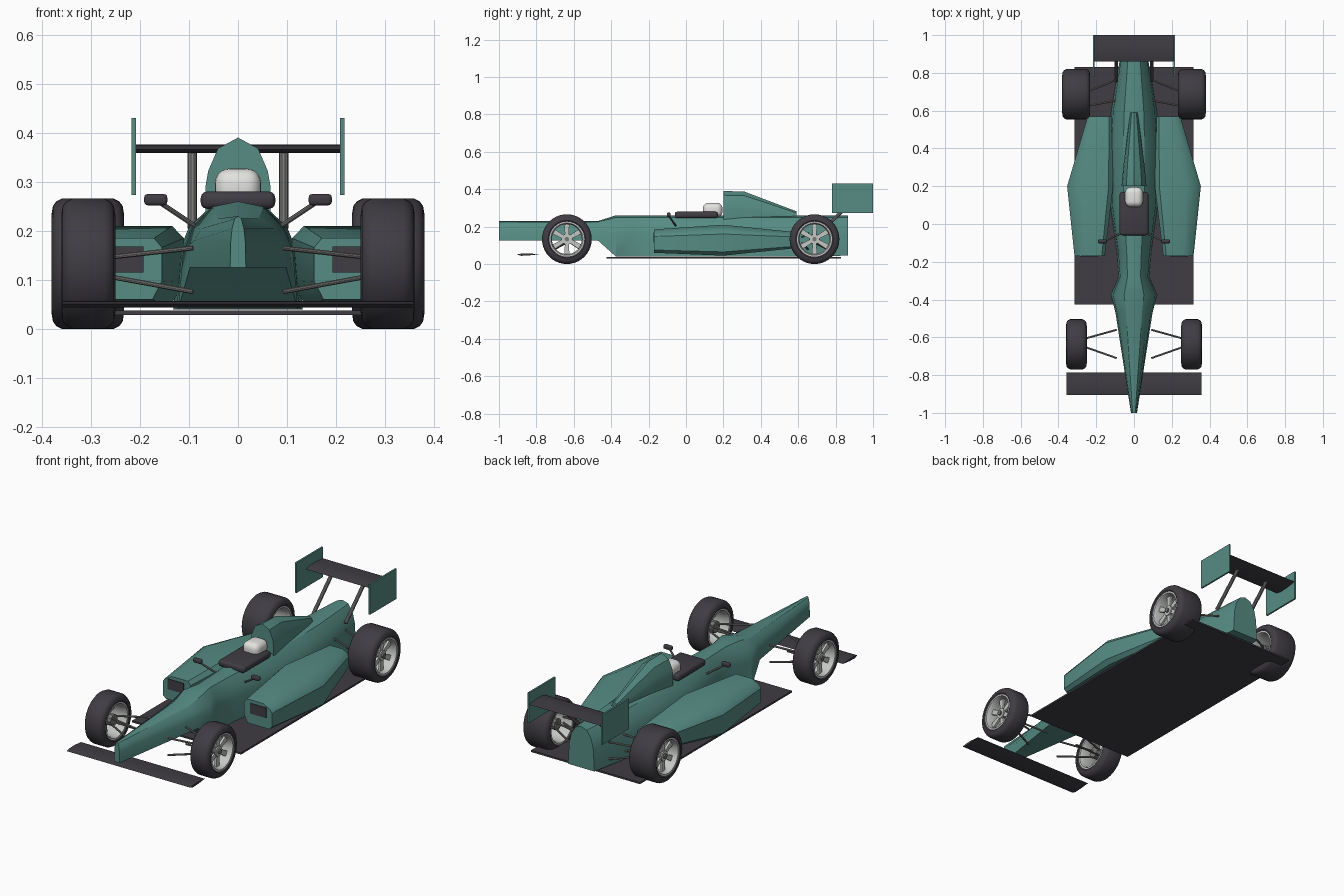
import bpy, bmesh, math
from mathutils import Vector

if "Cube" in bpy.data.objects:
    bpy.data.objects.remove(bpy.data.objects["Cube"])


def mat(name, rgb):
    m = bpy.data.materials.new(name)
    m.diffuse_color = (*rgb, 1)
    m.use_nodes = True
    m.node_tree.nodes["Principled BSDF"].inputs["Base Color"].default_value = m.diffuse_color
    return m


GREEN = mat("teal_paint", (0.092, 0.262, 0.228))
DARK = mat("dark_grey", (0.050, 0.046, 0.056))
WHITE = mat("white", (0.76, 0.76, 0.74))
SILVER = mat("silver_rim", (0.55, 0.57, 0.55))
STEEL = mat("steel_grey", (0.19, 0.19, 0.185))


def finish(name, bm, material, angle=30):
    bmesh.ops.recalc_face_normals(bm, faces=bm.faces[:])
    me = bpy.data.meshes.new(name)
    bm.to_mesh(me)
    bm.free()
    me.materials.append(material)
    ob = bpy.data.objects.new(name, me)
    bpy.context.collection.objects.link(ob)
    bpy.ops.object.select_all(action='DESELECT')
    bpy.context.view_layer.objects.active = ob
    ob.select_set(True)
    bpy.ops.object.shade_smooth_by_angle(angle=math.radians(angle))
    return ob


def loft(name, rings, material, caps=True, loop=False, angle=30):
    """Skin closed rings of points; optionally cap the ends or join them."""
    bm = bmesh.new()
    vs = [[bm.verts.new(p) for p in r] for r in rings]
    n = len(vs[0])
    pairs = list(zip(vs, vs[1:])) + ([(vs[-1], vs[0])] if loop else [])
    for a, b in pairs:
        for i in range(n):
            bm.faces.new((a[i], a[(i + 1) % n], b[(i + 1) % n], b[i]))
    if caps:
        bm.faces.new(vs[0])
        bm.faces.new(vs[-1])
    return finish(name, bm, material, angle)


def box(name, x, y, z, material, bevel=0, segments=3):
    bm = bmesh.new()
    bmesh.ops.create_cube(bm, size=1)
    for v in bm.verts:
        v.co = [lo + (c + 0.5) * (hi - lo) for c, (lo, hi) in zip(v.co, (x, y, z))]
    if bevel:
        bmesh.ops.bevel(bm, geom=bm.edges[:], offset=bevel, segments=segments,
                        profile=0.5, affect='EDGES')
    return finish(name, bm, material, 40)


def rod(name, a, b, r, material=STEEL, n=10):
    a, b = Vector(a), Vector(b)
    q = (b - a).to_track_quat('Z', 'Y')
    circle = [q @ Vector((r * math.cos(t), r * math.sin(t), 0))
              for t in (2 * math.pi * i / n for i in range(n))]
    return loft(name, [[p + c for c in circle] for p in (a, b)], material)


def lathe(name, profile, centre, material, n=40):
    """Turn a closed (x, radius) profile about the x axis."""
    cx, cy, cz = centre
    rings = [[(cx + x, cy + r * math.cos(t), cz + r * math.sin(t)) for x, r in profile]
             for t in (2 * math.pi * i / n for i in range(n))]
    return loft(name, rings, material, caps=False, loop=True, angle=35)


# Main body and nose: one half section scaled along the length
HALF = [(1, 0), (0.92, 0.52), (0.76, 0.76), (0.43, 0.95), (0, 1)]
SECTION = HALF + [(-x, z) for x, z in HALF[-2::-1]]
STATIONS = [(-1.0, 0.016, 0.125, 0.23), (-0.47, 0.098, 0.125, 0.23),
            (-0.375, 0.122, 0.04, 0.26), (-0.28, 0.08, 0.04, 0.26),
            (-0.15, 0.09, 0.04, 0.26), (0.10, 0.125, 0.04, 0.26),
            (0.40, 0.132, 0.04, 0.26), (0.60, 0.12, 0.04, 0.26),
            (0.865, 0.076, 0.045, 0.26)]
loft("body", [[(x * w, y, b + z * (t - b)) for x, z in SECTION]
              for y, w, b, t in STATIONS], GREEN)

# Engine cover behind the driver
CH = [(1, 0), (1, 0.42), (0.92, 0.6), (0.62, 0.87), (0, 1)]
COVER = CH + [(-x, z) for x, z in CH[-2::-1]]
loft("engine_cover", [[(x * w, y, 0.22 + z * (t - 0.22)) for x, z in COVER]
                      for y, w, t in ((0.2, 0.066, 0.39), (0.31, 0.056, 0.388),
                                      (0.59, 0.02, 0.282))], GREEN)

# Cockpit rim and helmet
box("cockpit_rim", (-0.076, 0.076), (-0.06, 0.17), (0.245, 0.28), DARK, 0.013)
box("helmet", (-0.047, 0.047), (0.09, 0.195), (0.25, 0.327), WHITE, 0.03, 5)

# Floor and front wing
box("floor", (-0.315, 0.315), (-0.425, 0.83), (0.029, 0.038), DARK)
FOIL = [(-0.905, 0.051), (-0.88, 0.056), (-0.84, 0.057), (-0.785, 0.052),
        (-0.84, 0.046), (-0.88, 0.044)]
loft("front_wing", [[(x, y, z) for y, z in FOIL] for x in (-0.358, 0.358)], DARK)

# Rear wing
REAR = [(0.86, 0.366), (0.89, 0.375), (0.94, 0.376), (1.0, 0.37),
        (0.94, 0.361), (0.89, 0.359)]
loft("rear_wing", [[(x, y, z) for y, z in REAR] for x in (-0.21, 0.21)], DARK)

# Sidepod stations: y, inner x, outer x, bottom, top
POD = [(-0.17, 0.155, 0.315, 0.06, 0.185), (0.2, 0.11, 0.354, 0.045, 0.21),
       (0.57, 0.12, 0.245, 0.083, 0.172)]
# Corner-cut pod section as fractions of width and height
POD_SECTION = [(0.12, 0), (0.9, 0), (1, 0.12), (1, 0.7), (0.94, 0.82),
               (0.68, 1), (0.1, 1), (0, 0.85), (0, 0.3)]


def wheel(label, s, y, x0, x1):
    """Tyre, rim barrel, spokes and hub between x0 and x1 on side s."""
    c, h, r = (s * (x0 + x1) / 2, y, 0.133), (x1 - x0) / 2, 0.133
    tyre = [(-h + 0.006, 0.09), (-h, 0.1), (-h + 0.003, 0.118), (-h + 0.01, 0.127),
            (-h + 0.022, r)]
    lathe(label + "_tyre", tyre + [(-x, q) for x, q in tyre[::-1]], c, DARK)
    g = h - 0.004
    lathe(label + "_rim", [(-g, 0.094), (g, 0.094), (g, 0.086), (g - 0.015, 0.08),
                           (-g + 0.015, 0.08), (-g, 0.086)], c, SILVER)
    face = c[0] + s * (h - 0.035)
    rod(label + "_hub", (face - s * 0.02, y, r), (face + s * 0.012, y, r), 0.026,
        SILVER, 20)
    rod(label + "_hub_nut", (face, y, r), (face + s * 0.02, y, r), 0.012, STEEL, 12)
    # Six tapered spokes
    for k in range(6):
        t = math.pi * k / 3 + math.pi / 6
        u, v = Vector((0, math.cos(t), math.sin(t))), Vector((0, -math.sin(t), math.cos(t)))
        rings = []
        for d, w in ((0.018, 0.010), (0.084, 0.014)):
            p = Vector((face, y, r)) + u * d
            rings.append([p + v * a * w + Vector((b * 0.006, 0, 0))
                          for a, b in ((1, 1), (-1, 1), (-1, -1), (1, -1))])
        loft(f"{label}_spoke_{k + 1}", rings, SILVER)


for side, s in (("right", 1), ("left", -1)):
    # Sidepod with dark intake plate
    loft(side + "_sidepod", [[(s * (a + u * (b - a)), y, lo + v * (hi - lo))
                              for u, v in POD_SECTION] for y, a, b, lo, hi in POD], GREEN)
    xs = sorted((s * 0.192, s * 0.285))
    box(side + "_intake", xs, (-0.174, -0.165), (0.115, 0.168), DARK)

    # Wheels
    wheel(side + "_front", s, -0.637, 0.25, 0.36)
    wheel(side + "_rear", s, 0.687, 0.232, 0.38)

    # Wishbones: hub height, inner height
    for level, zo, zi in (("upper", 0.143, 0.165), ("lower", 0.112, 0.076)):
        for i, (yo, yi) in enumerate(((-0.615, -0.56), (-0.64, -0.71))):
            rod(f"{side}_front_{level}_arm_{i + 1}", (s * 0.092, yi, zi),
                (s * 0.29, yo, zo), 0.005)
        for i, (yo, yi) in enumerate(((0.69, 0.765), (0.62, 0.655))):
            rod(f"{side}_rear_{level}_arm_{i + 1}", (s * 0.09, yi, zi),
                (s * 0.275, yo, zo), 0.005)
    for axle, y, x in (("front", -0.637, 0.27), ("rear", 0.687, 0.26)):
        rod(f"{side}_{axle}_upright", (s * x, y, 0.133), (s * (x + 0.06), y, 0.133), 0.03)

    # Mirror and stalk
    xs = sorted((s * 0.144, s * 0.191))
    box(side + "_mirror", xs, (-0.102, -0.082), (0.252, 0.275), DARK, 0.007)
    rod(side + "_mirror_stalk", (s * 0.08, -0.055, 0.205), (s * 0.158, -0.092, 0.257), 0.005)

    # Rear wing end plate and strut
    xs = sorted((s * 0.208, s * 0.217))
    box(side + "_end_plate", xs, (0.78, 1.0), (0.273, 0.43), GREEN)
    rod(side + "_wing_strut", (s * 0.093, 0.755, 0.205), (s * 0.093, 0.92, 0.366), 0.0095)
